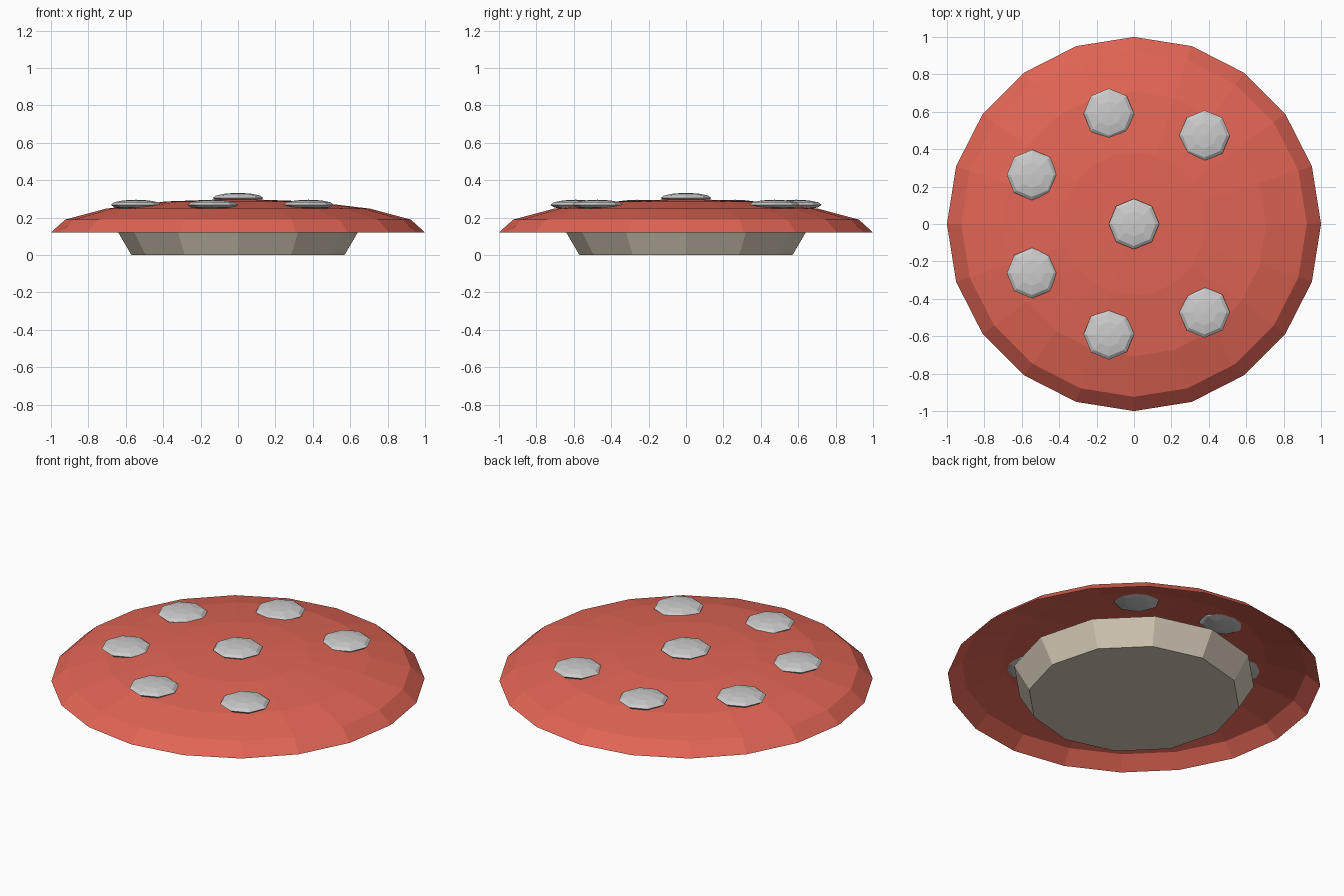
import bpy, bmesh
from math import sin, cos, pi, tau, sqrt

if "Cube" in bpy.data.objects:
    bpy.data.objects.remove(bpy.data.objects["Cube"])


def paint(obj, name, color):
    mat = bpy.data.materials.new(name)
    mat.diffuse_color = color
    mat.use_nodes = True
    mat.node_tree.nodes["Principled BSDF"].inputs["Base Color"].default_value = mat.diffuse_color
    obj.data.materials.append(mat)


def make(name, bm):
    bmesh.ops.recalc_face_normals(bm, faces=bm.faces)
    mesh = bpy.data.meshes.new(name)
    bm.to_mesh(mesh)
    bm.free()
    obj = bpy.data.objects.new(name, mesh)
    bpy.context.collection.objects.link(obj)
    return obj


RIM_Z, RISE = 0.12, 0.18

# Hollow cap: open upper half of a flattened sphere
bm = bmesh.new()
bmesh.ops.create_uvsphere(bm, u_segments=20, v_segments=8, radius=1)
bmesh.ops.delete(bm, geom=[v for v in bm.verts if v.co.z < -0.01], context='VERTS')
for v in bm.verts:
    v.co.z = RIM_Z + RISE * v.co.z
cap = make("cap", bm)
if sum(p.normal.z for p in cap.data.polygons) < 0:
    cap.data.flip_normals()
paint(cap, "cap_red", (0.76, 0.13, 0.09, 1))

# Stem: tapered twelve-sided foot, wider at the top
bpy.ops.mesh.primitive_cone_add(vertices=12, radius1=0.57, radius2=0.652,
                                depth=0.14, location=(0, 0, 0.07))
stem = bpy.context.object
stem.name = "stem"
paint(stem, "stem_cream", (0.70, 0.62, 0.50, 1))


# Spots: flattened low-poly balls resting in the cap surface
def spot(name, r, angle):
    z = RIM_Z + RISE * sqrt(1 - r * r) + 0.005
    bpy.ops.mesh.primitive_uv_sphere_add(
        segments=8, ring_count=6, radius=0.135,
        location=(r * cos(angle), r * sin(angle), z))
    obj = bpy.context.object
    obj.name = name
    obj.scale.z = 0.2


spot("spot_centre", 0, 0)
for i in range(1, 7):
    spot(f"spot_{i}", 0.605, tau * i / 7)
